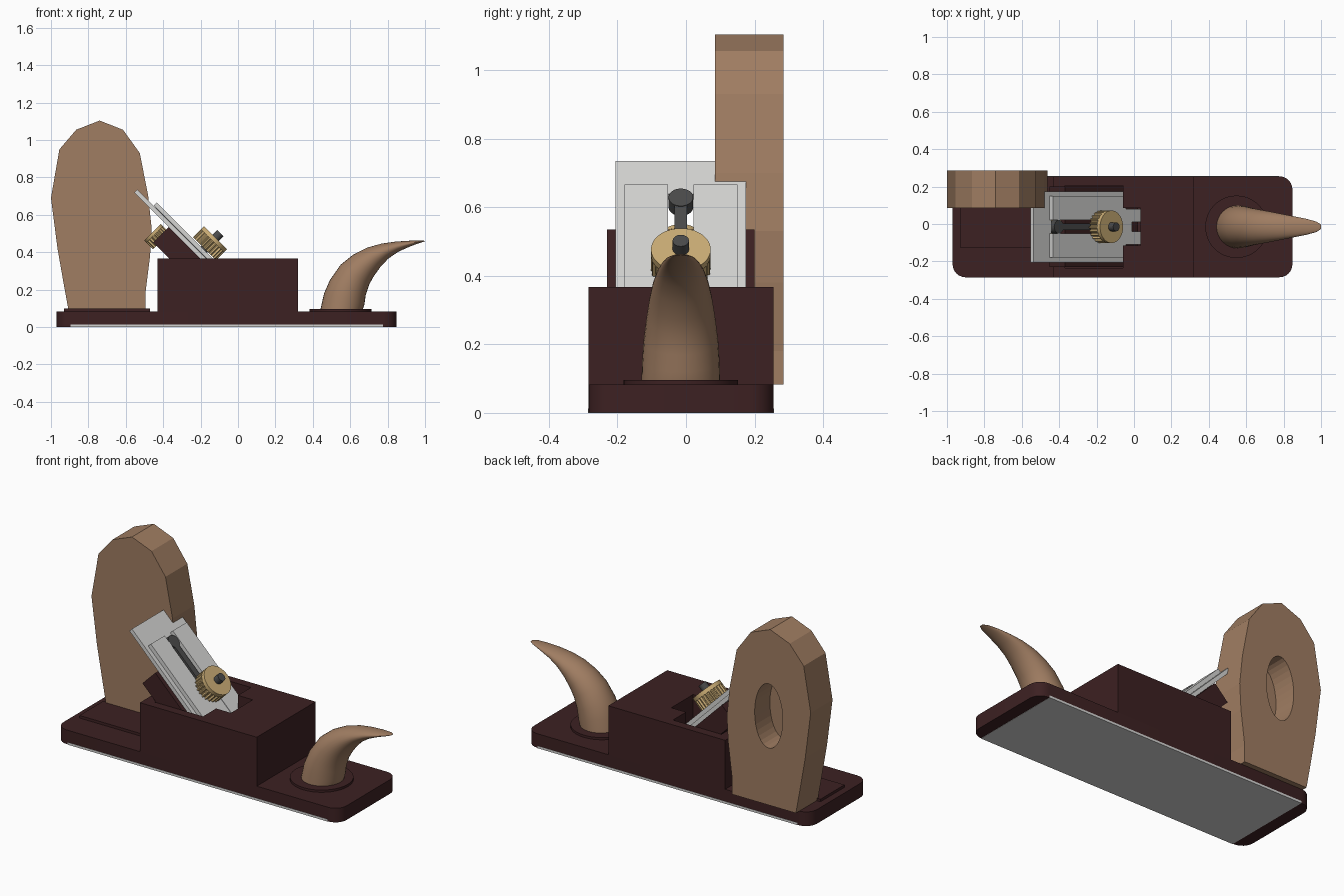
import bpy, bmesh, math
from mathutils import Vector, Matrix

if "Cube" in bpy.data.objects:
    bpy.data.objects.remove(bpy.data.objects["Cube"])

YC = -0.015  # centre line of the plane body


def mat(name, rgb):
    m = bpy.data.materials.new(name)
    m.diffuse_color = (*rgb, 1)
    m.use_nodes = True
    m.node_tree.nodes["Principled BSDF"].inputs["Base Color"].default_value = m.diffuse_color
    return m


DARK = mat("dark_rosewood", (0.046, 0.015, 0.016))
WOOD = mat("tan_wood", (0.35, 0.205, 0.122))
STEEL = mat("pale_steel", (0.66, 0.66, 0.65))
BRASS = mat("brass", (0.60, 0.42, 0.18))
IRON = mat("dark_iron", (0.07, 0.07, 0.07))


def finish(bm, name, m, smooth=None):
    bmesh.ops.recalc_face_normals(bm, faces=bm.faces)
    me = bpy.data.meshes.new(name)
    bm.to_mesh(me)
    bm.free()
    me.materials.append(m)
    ob = bpy.data.objects.new(name, me)
    bpy.context.collection.objects.link(ob)
    if smooth:
        bpy.ops.object.select_all(action='DESELECT')
        ob.select_set(True)
        bpy.context.view_layer.objects.active = ob
        bpy.ops.object.shade_smooth_by_angle(angle=math.radians(smooth))
    return ob


def prism(name, pts, y0, y1, m):
    """Extrude an x-z outline from y0 to y1."""
    bm = bmesh.new()
    f = bm.faces.new([bm.verts.new((x, y0, z)) for x, z in pts])
    r = bmesh.ops.extrude_face_region(bm, geom=[f])
    bmesh.ops.translate(bm, vec=(0, y1 - y0, 0),
                        verts=[v for v in r["geom"] if isinstance(v, bmesh.types.BMVert)])
    return finish(bm, name, m)


def box(name, x0, x1, y0, y1, z0, z1, m, corner=0):
    """Box with optionally rounded upright edges."""
    bm = bmesh.new()
    bmesh.ops.create_cube(bm, size=1)
    for v in bm.verts:
        v.co = Vector(((x0, x1)[v.co.x > 0], (y0, y1)[v.co.y > 0], (z0, z1)[v.co.z > 0]))
    if corner:
        up = [e for e in bm.edges if abs(e.verts[0].co.z - e.verts[1].co.z) > 1e-6]
        bmesh.ops.bevel(bm, geom=up, offset=corner, segments=6, profile=0.5, affect='EDGES')
    return finish(bm, name, m, 30 if corner else None)


def slope(s, d):
    """45 degree bed: s = x + z (outwards), d = z - x (up the slope)."""
    return ((s - d) / 2, (s + d) / 2)


def plate(name, s0, s1, d0, d1, y0, y1, m):
    return prism(name, [slope(s0, d0), slope(s1, d0), slope(s1, d1), slope(s0, d1)], y0, y1, m)


def rod(name, a, b, radii, m, smooth=35):
    """Cylinder from a to b; radii is one value per side, so it can be toothed."""
    a, b = Vector(a), Vector(b)
    q = (b - a).to_track_quat('Z', 'Y')
    n = len(radii)
    bm = bmesh.new()
    rings = []
    for p in (a, b):
        rings.append([bm.verts.new(p + q @ Vector((r * math.cos(2 * math.pi * i / n),
                                                   r * math.sin(2 * math.pi * i / n), 0)))
                      for i, r in enumerate(radii)])
    for i in range(n):
        j = (i + 1) % n
        bm.faces.new((rings[0][i], rings[0][j], rings[1][j], rings[1][i]))
    for ring in rings:
        bm.faces.new(ring)
    return finish(bm, name, m, smooth)


def on_slope(s, d):
    x, z = slope(s, d)
    return (x, YC, z)


def teeth(r, n, depth):
    return [r if i % 4 < 2 else r - depth for i in range(n * 4)]


def cut(ob, cutter):
    mod = ob.modifiers.new("cut", 'BOOLEAN')
    mod.object = cutter
    mod.solver = 'EXACT'
    bpy.context.view_layer.objects.active = ob
    bpy.ops.object.modifier_apply(modifier=mod.name)
    bpy.data.objects.remove(cutter)


# Base board and steel sole
box("base_board", -0.97, 0.847, -0.285, 0.255, 0.001, 0.083, DARK, 0.07)
box("sole_plate", -0.895, 0.775, -0.2865, 0.2565, 0.0, 0.013, STEEL)

# Body block with the blade pocket
body = box("body_block", -0.43, 0.32, -0.285, 0.255, 0.08, 0.367, DARK)
cut(body, box("pocket_cutter", -0.37, -0.06, -0.235, 0.205, 0.11, 0.6, DARK))
cut(body, box("mouth_cutter", -0.10, 0.035, -0.115, 0.085, 0.11, 0.6, DARK))

# Rear handle on its plate, with a blind oval recess in the back
box("handle_plate", -0.93, -0.47, -0.125, 0.095, 0.08, 0.098, DARK)
outline = [(-0.905, 0.083), (-0.93, 0.22), (-0.965, 0.42), (-1.0, 0.69), (-0.955, 0.95),
           (-0.865, 1.055), (-0.74, 1.104), (-0.615, 1.055), (-0.525, 0.93), (-0.48, 0.70),
           (-0.462, 0.53), (-0.47, 0.38), (-0.495, 0.18), (-0.495, 0.083)]
handle = prism("rear_handle", outline, 0.085, 0.285, WOOD)
oval = [(-0.73 + 0.09 * math.cos(math.tau * i / 32), 0.6 + 0.187 * math.sin(math.tau * i / 32))
        for i in range(32)]
cut(handle, prism("recess_cutter", oval, 0.145, 0.35, WOOD))

# Front horn: elliptical rings swept along a curved path
rod("horn_plate", (0.548, YC, 0.08), (0.548, YC, 0.096), [0.167] * 48, DARK)
# x, z, radius in the curve's plane, radius across
path = [(0.553, 0.09, 0.113, 0.115), (0.568, 0.15, 0.112, 0.113), (0.587, 0.21, 0.104, 0.109),
        (0.625, 0.28, 0.093, 0.1), (0.67, 0.328, 0.08, 0.092), (0.725, 0.372, 0.063, 0.082),
        (0.785, 0.406, 0.044, 0.07), (0.85, 0.43, 0.028, 0.057), (0.92, 0.447, 0.015, 0.043),
        (0.975, 0.457, 0.006, 0.028), (1.0, 0.46, 0.001, 0.012)]
bm = bmesh.new()
rings = []
for k, (x, z, rp, ry) in enumerate(path):
    p, q = path[max(k - 1, 0)], path[min(k + 1, len(path) - 1)]
    t = Vector((q[0] - p[0], 0, q[1] - p[1])).normalized()
    if k == 0:
        t = Vector((0, 0, 1))
    side = Vector((t.z, 0, -t.x))
    rings.append([bm.verts.new(Vector((x, YC, z)) + side * rp * math.cos(math.tau * i / 32)
                               + Vector((0, ry * math.sin(math.tau * i / 32), 0)))
                  for i in range(32)])
for a, b in zip(rings, rings[1:]):
    for i in range(32):
        j = (i + 1) % 32
        bm.faces.new((a[i], a[j], b[j], b[i]))
bm.faces.new(rings[0])
bm.faces.new(rings[-1])
finish(bm, "front_horn", WOOD, 40)

# Sloping bed block, blade and slotted chip breaker
plate("blade_bed", 0.0, 0.165, 0.12, 0.905, -0.23, 0.2, DARK)
blade = plate("blade", 0.166, 0.198, 0.31, 1.273, -0.205, 0.175, STEEL)
cut(blade, plate("blade_slot_cutter", 0.1, 0.3, 0.5, 1.08, -0.052, 0.022, STEEL))
for y0, y1, t0, t1, tag in ((-0.18, -0.052, -0.11, -0.04, "left"), (0.022, 0.15, 0.01, 0.08, "right")):
    plate("chip_breaker_" + tag, 0.199, 0.232, 0.32, 1.10, y0, y1, STEEL)
    plate("breaker_tongue_" + tag, 0.199, 0.225, 0.15, 0.33, t0, t1, STEEL)
plate("breaker_bridge", 0.199, 0.228, 0.25, 0.5, -0.06, 0.03, STEEL)

# Dark lever lying in the slot
plate("lever_stem", 0.17, 0.225, 0.5, 1.05, YC - 0.018, YC + 0.018, IRON)
rod("lever_head", on_slope(0.17, 1.03), on_slope(0.228, 1.03), [0.036] * 24, IRON)

# Front clamping knob with bolt
rod("clamp_knob_grip", on_slope(0.24, 0.597), on_slope(0.33, 0.597), teeth(0.087, 24, 0.009), BRASS, 20)
rod("clamp_knob_cap", on_slope(0.325, 0.597), on_slope(0.357, 0.597), [0.087] * 48, BRASS)
rod("clamp_bolt", on_slope(0.18, 0.597), on_slope(0.408, 0.597), [0.024] * 16, IRON)

# Rear depth adjuster on the end of the bed
rod("adjuster_grip", on_slope(0.05, 0.87), on_slope(0.05, 0.945), teeth(0.063, 18, 0.008), BRASS, 20)
rod("adjuster_cap", on_slope(0.05, 0.94), on_slope(0.05, 0.963), [0.063] * 36, BRASS)
